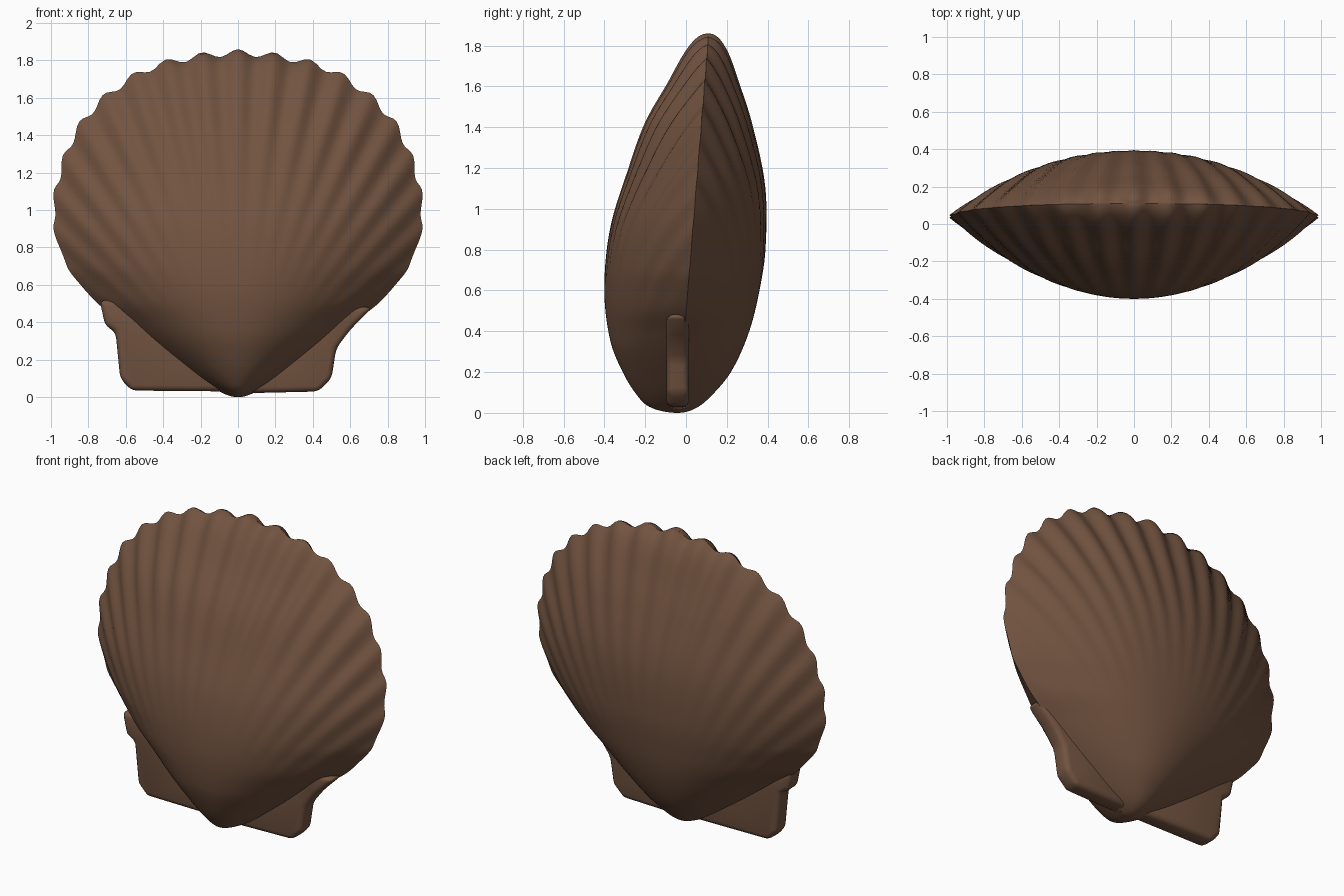
import bpy, bmesh, math

if "Cube" in bpy.data.objects:
    bpy.data.objects.remove(bpy.data.objects["Cube"])

H = 1.84          # shell height
ROWS, COLS = 110, 110
RIBS = 60         # ribs per full turn around the hinge

brown = bpy.data.materials.new("shell brown")
brown.diffuse_color = (0.17, 0.088, 0.052, 1)
brown.use_nodes = True
brown.node_tree.nodes["Principled BSDF"].inputs["Base Color"].default_value = brown.diffuse_color

# profiles by height: half width, front surface y, back surface y
WIDTH = [(0, 0), (.03, .10), (.1, .22), (.2, .36), (.4, .62), (.5, .75), (.6, .84), (.7, .915),
         (.9, .98), (1.1, .975), (1.27, .93), (1.4, .875), (1.5, .81), (1.6, .715),
         (1.7, .58), (1.77, .44), (1.82, .22), (H, 0)]
FRONT = [(0, -.04), (.03, -.18), (.1, -.25), (.2, -.31), (.35, -.37), (.6, -.4), (.9, -.37),
         (1.2, -.275), (1.4, -.2), (1.6, -.085), (1.75, .0), (H, .11)]
BACK = [(0, -.04), (.03, .06), (.1, .14), (.2, .22), (.4, .31), (.6, .36), (.8, .388), (1.1, .385),
        (1.4, .32), (1.6, .255), (1.75, .2), (H, .11)]


def param(z):
    return math.acos(max(-1, min(1, 1 - 2 * z / H))) / math.pi


def smooth(table, u):
    """Cubic interpolation through a height table, in the rounded parameter u."""
    p = [(param(z), v) for z, v in table]
    n = len(p)

    def slope(i):
        a, b = p[max(i - 1, 0)], p[min(i + 1, n - 1)]
        return (b[1] - a[1]) / (b[0] - a[0])
    i = 0
    while i < n - 2 and u > p[i + 1][0]:
        i += 1
    h = p[i + 1][0] - p[i][0]
    t = (u - p[i][0]) / h
    return ((2*t**3 - 3*t*t + 1) * p[i][1] + (t**3 - 2*t*t + t) * h * slope(i)
            + (3*t*t - 2*t**3) * p[i + 1][1] + (t**3 - t*t) * h * slope(i + 1))


def seam(z):
    return -.04 + .15 * z / H


def finish(bm, name, angle):
    bmesh.ops.recalc_face_normals(bm, faces=bm.faces)
    me = bpy.data.meshes.new(name)
    bm.to_mesh(me)
    bm.free()
    me.materials.append(brown)
    ob = bpy.data.objects.new(name, me)
    bpy.context.collection.objects.link(ob)
    bpy.ops.object.select_all(action='DESELECT')
    ob.select_set(True)
    bpy.context.view_layer.objects.active = ob
    bpy.ops.object.shade_smooth_by_angle(angle=math.radians(angle))
    return ob


def valve(name, table, side):
    bm = bmesh.new()
    grid = []
    for r in range(ROWS + 1):
        u = r / ROWS
        z = H / 2 * (1 - math.cos(math.pi * u))
        w = max(0, smooth(WIDTH, u))
        y_mid = smooth(table, u)
        row = []
        for c in range(COLS + 1):
            t = math.sin(math.pi * (c / COLS - .5))
            x = w * t
            y = seam(z) + (y_mid - seam(z)) * (1 - abs(t) ** 2.1)
            # radial ribs fan out from the hinge and scallop the rim
            reach = max(0, min(1, (math.hypot(x, z) - .6) / .9))
            rib = math.cos(RIBS * math.atan2(x, z + .001))
            k = 1 + .010 * reach * rib
            y += side * .006 * reach * rib * (1 - abs(t) ** 6)
            row.append(bm.verts.new((x * k, y, z * k)))
        grid.append(row)
    for r in range(ROWS):
        for c in range(COLS):
            bm.faces.new((grid[r][c], grid[r][c + 1], grid[r + 1][c + 1], grid[r + 1][c]))
    bmesh.ops.remove_doubles(bm, verts=bm.verts, dist=.0004)
    ob = finish(bm, name, 60)
    # make the open half face outward
    me = ob.data
    if sum(p.normal.y * p.area for p in me.polygons) * side < 0:
        me.flip_normals()


valve("front_valve", FRONT, -1)
valve("back_valve", BACK, 1)


# hinge ears: flat plates with rounded rims
def ear(name, outline):
    bm = bmesh.new()
    face = bm.faces.new([bm.verts.new((x, -.095, z)) for x, z in outline])
    new = bmesh.ops.extrude_face_region(bm, geom=[face])["geom"]
    for v in new:
        if isinstance(v, bmesh.types.BMVert):
            v.co.y = .015
    bmesh.ops.bevel(bm, geom=bm.edges[:], offset=.03, segments=3, affect='EDGES', profile=.5)
    finish(bm, name, 50)


ear("left_ear", [(0, .03), (-.57, .035), (-.63, .10), (-.655, .35), (-.71, .38), (-.74, .52), (-.3, .5), (0, .3)])
ear("right_ear", [(0, .02), (.43, .03), (.50, .10), (.525, .26), (.60, .36), (.72, .48), (.3, .5), (0, .3)])
